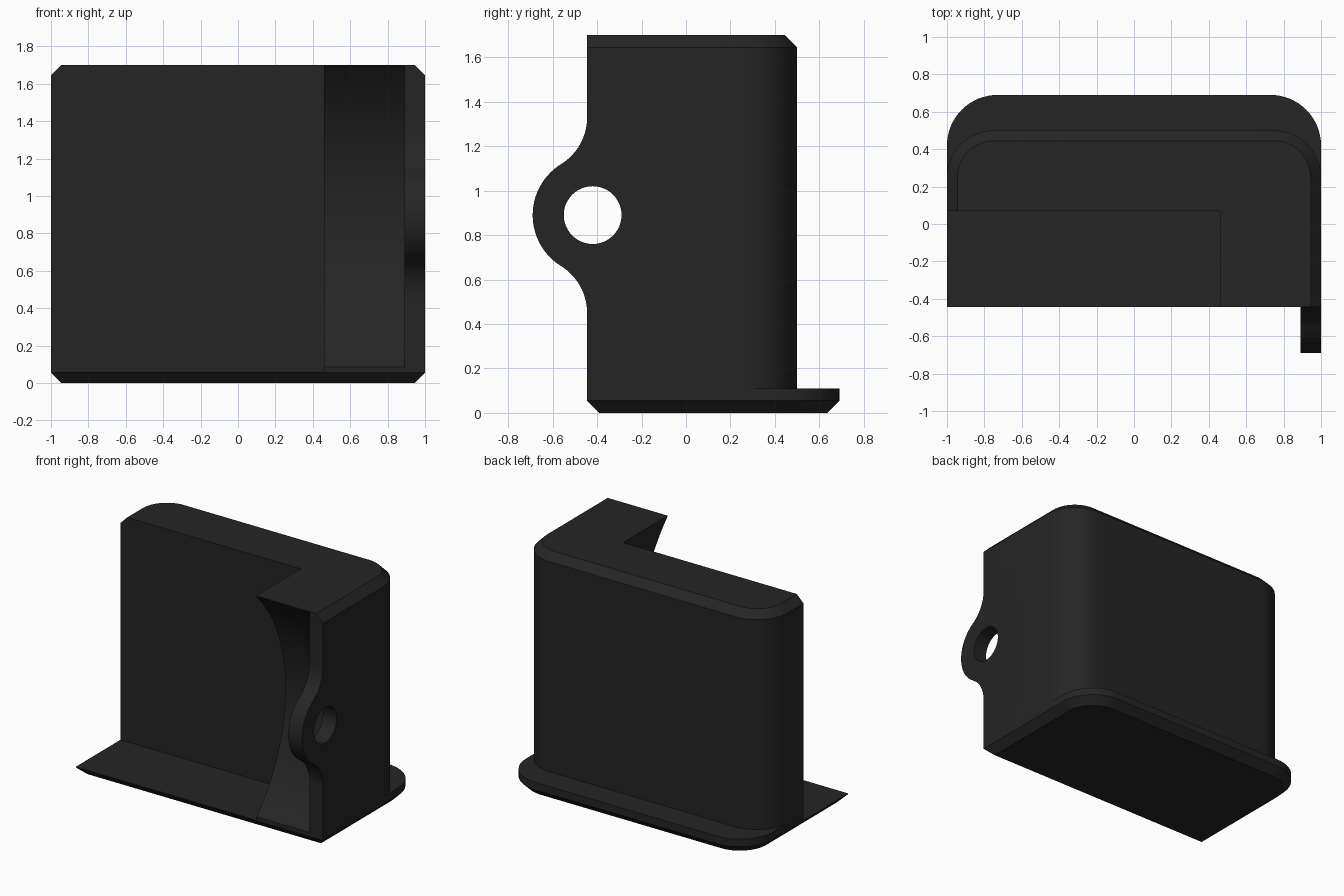
import bpy, bmesh, math

if "Cube" in bpy.data.objects:
    bpy.data.objects.remove(bpy.data.objects["Cube"])

FRONT, CH = -0.445, 0.055          # front plane, chamfer size
LUG_Y, LUG_Z = -0.42, 0.89         # lug hole centre

black = bpy.data.materials.new("matte black")
black.diffuse_color = (0.018, 0.018, 0.018, 1)
black.use_nodes = True
black.node_tree.nodes["Principled BSDF"].inputs["Base Color"].default_value = black.diffuse_color


def loft(name, rings):
    """Solid through a stack of closed rings with equal point counts."""
    bm = bmesh.new()
    loops = [[bm.verts.new(p) for p in r] for r in rings]
    n = len(loops[0])
    bm.faces.new(loops[0])
    bm.faces.new(loops[-1])
    for a, b in zip(loops, loops[1:]):
        for i in range(n):
            bm.faces.new((a[i], a[(i + 1) % n], b[(i + 1) % n], b[i]))
    bmesh.ops.recalc_face_normals(bm, faces=bm.faces)
    me = bpy.data.meshes.new(name)
    bm.to_mesh(me)
    bm.free()
    me.materials.append(black)
    ob = bpy.data.objects.new(name, me)
    bpy.context.collection.objects.link(ob)
    return ob


def outline(z, back, r, inset=0.0, front=FRONT):
    """Plan with square front corners and rounded back corners."""
    w, b, r = 1 - inset, back - inset, r - inset
    pts = [(-w, front, z), (w, front, z)]
    for sx, start in ((1, 0), (-1, 90)):
        for i in range(17):
            a = math.radians(start + 90 * i / 16)
            pts.append((sx * (w - r) + r * math.cos(a), b - r + r * math.sin(a), z))
    return pts


def arc(cy, cz, r, a0, a1, n):
    return [(cy + r * math.cos(a0 + (a1 - a0) * i / n),
             cz + r * math.sin(a0 + (a1 - a0) * i / n)) for i in range(n + 1)]


def prism(name, profile, x0, x1):
    """Extrude a (y, z) profile along x."""
    return loft(name, [[(x, y, z) for y, z in profile] for x in (x0, x1)])


def boolean(ob, other, op):
    m = ob.modifiers.new(op, 'BOOLEAN')
    m.operation, m.solver, m.object = op, 'EXACT', other
    bpy.context.view_layer.objects.active = ob
    bpy.ops.object.modifier_apply(modifier=m.name)
    bpy.data.objects.remove(other)


# Base flange with chamfered underside
housing = loft("housing", [outline(0, 0.69, 0.27, CH, FRONT + CH),
                           outline(CH, 0.69, 0.27),
                           outline(0.11, 0.69, 0.27)])

# Upright block, chamfered around the top back and sides
block = loft("block", [outline(0.08, 0.5, 0.25),
                       outline(1.70 - CH, 0.5, 0.25),
                       outline(1.70, 0.5, 0.25, CH)])
boolean(housing, block, 'UNION')

# Large open recess at the front left
recess = prism("recess_cutter", [(-1, 0.06), (0.07, 0.06), (0.07, 2), (-1, 2)], -1.2, 0.46)
boolean(housing, recess, 'DIFFERENCE')

# Concave scoop beside the lug wall
half, depth = 0.805, 0.335
R = (half ** 2 + depth ** 2) / (2 * depth)
scoop = prism("scoop_cutter", arc(FRONT + depth - R, LUG_Z, R, 0, 2 * math.pi, 128)[:-1], 0.3, 0.89)
boolean(housing, scoop, 'DIFFERENCE')

# Rounded lug blended into the front edge of the side wall
lug_r, rise = 0.27, 0.44
off = LUG_Y - FRONT
fr = (rise ** 2 + off ** 2 - lug_r ** 2) / (2 * (lug_r - off))   # blend radius
fy = FRONT - fr
t = math.atan2(rise, fy - LUG_Y)
upper = arc(fy, LUG_Z + rise, fr, 0, t - math.pi, 14)
nose = arc(LUG_Y, LUG_Z, lug_r, t, 2 * math.pi - t, 28)[1:-1]
lower = [(y, 2 * LUG_Z - z) for y, z in reversed(upper)]
profile = upper + nose + lower + [(-0.2, LUG_Z - rise), (-0.2, LUG_Z + rise)]
boolean(housing, prism("lug", profile, 0.89, 1.0), 'UNION')

# Pin hole
hole = prism("hole_cutter", arc(LUG_Y, LUG_Z, 0.13, 0, 2 * math.pi, 48)[:-1], 0.8, 1.2)
boolean(housing, hole, 'DIFFERENCE')

bpy.ops.object.select_all(action='DESELECT')
housing.select_set(True)
bpy.context.view_layer.objects.active = housing
bpy.ops.object.shade_smooth_by_angle(angle=math.radians(25))
